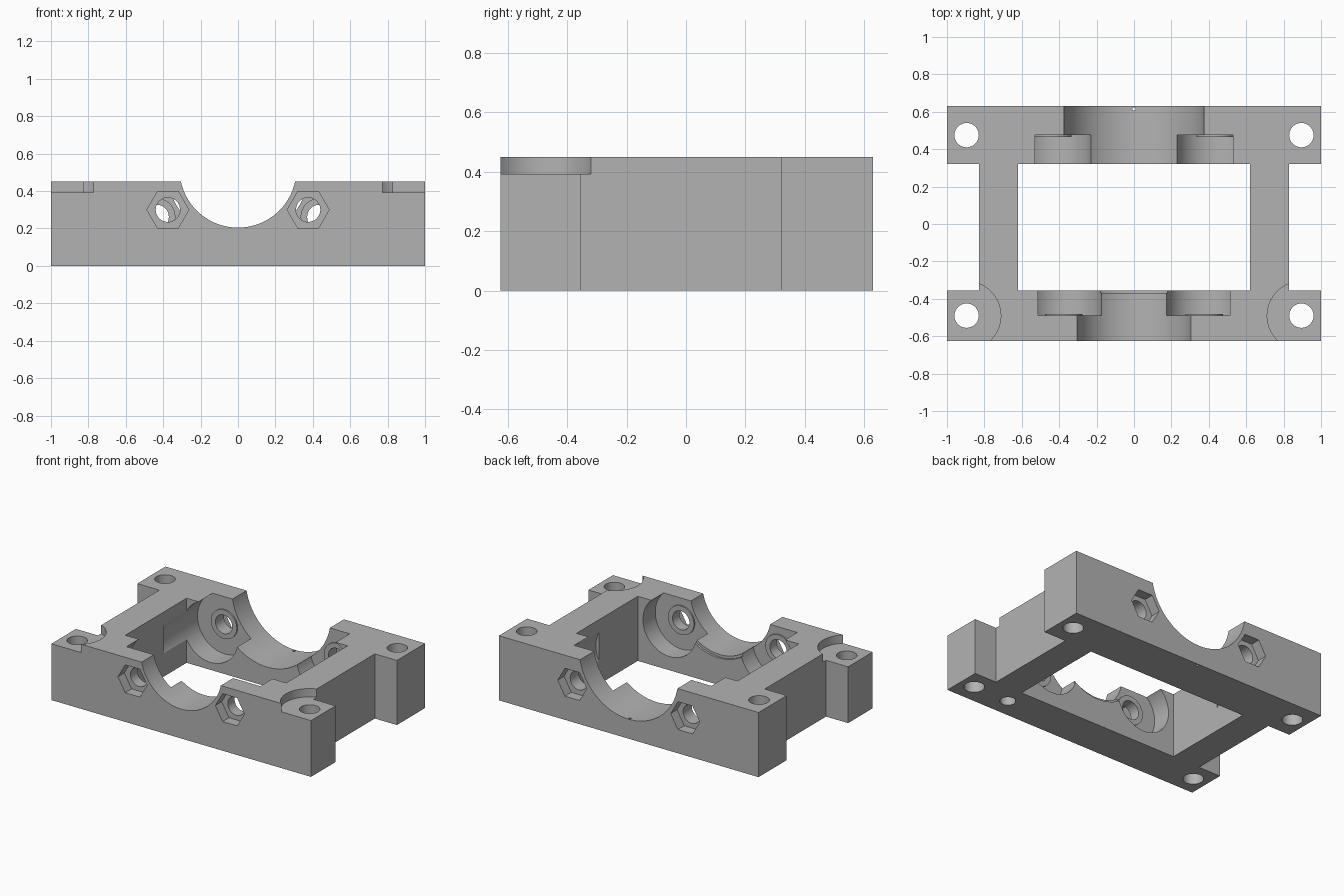
import bpy, bmesh, math
from mathutils import Vector

old = bpy.data.objects.get("Cube")
if old:
    bpy.data.objects.remove(old)

grey = bpy.data.materials.new("plain_grey")
grey.use_nodes = True
colour = (0.45, 0.45, 0.45, 1)
grey.diffuse_color = colour
grey.node_tree.nodes["Principled BSDF"].inputs["Base Color"].default_value = colour


def finish(name, bm):
    bmesh.ops.recalc_face_normals(bm, faces=bm.faces)
    mesh = bpy.data.meshes.new(name)
    bm.to_mesh(mesh)
    bm.free()
    mesh.materials.append(grey)
    ob = bpy.data.objects.new(name, mesh)
    bpy.context.collection.objects.link(ob)
    return ob


def box(name, low, high):
    bm = bmesh.new()
    bmesh.ops.create_cube(bm, size=1)
    for v in bm.verts:
        v.co = Vector([a + (b - a) * (c + 0.5) for a, b, c in zip(low, high, v.co)])
    return finish(name, bm)


def prism(name, axis, u, v, radius, start, end, sides=64):
    """Round or polygonal bar; (u, v) is (x, z) along Y and (x, y) along Z."""
    bm = bmesh.new()
    ring = []
    for i in range(sides):
        a = math.tau * i / sides
        p, q = u + radius * math.cos(a), v + radius * math.sin(a)
        ring.append(bm.verts.new((p, start, q) if axis == "Y" else (p, q, start)))
    face = bm.faces.new(ring)
    out = bmesh.ops.extrude_face_region(bm, geom=[face])
    step = Vector((0, end - start, 0) if axis == "Y" else (0, 0, end - start))
    moved = [g for g in out["geom"] if isinstance(g, bmesh.types.BMVert)]
    bmesh.ops.translate(bm, verts=moved, vec=step)
    return finish(name, bm)


def combine(body, tool, operation="DIFFERENCE"):
    mod = body.modifiers.new("cut", "BOOLEAN")
    mod.operation = operation
    mod.solver = "EXACT"
    mod.object = tool
    bpy.context.view_layer.update()
    graph = bpy.context.evaluated_depsgraph_get()
    mesh = bpy.data.meshes.new_from_object(body.evaluated_get(graph))
    body.modifiers.remove(mod)
    body.data = mesh
    bpy.data.objects.remove(tool)


HEIGHT = 0.45
FRONT, FRONT_IN, BACK_IN, BACK = -0.625, -0.355, 0.32, 0.63
BORE_Z = 0.517

# H-shaped frame with an open middle
frame = box("clamp_frame", (-1, FRONT, 0), (1, BACK, HEIGHT))
combine(frame, box("window", (-0.62, FRONT_IN, -1), (0.62, BACK_IN, 1)))
for s in (-1, 1):
    xs = sorted((s * 0.83, s * 1.2))
    combine(frame, box("side_gap", (xs[0], FRONT_IN, -1), (xs[1], BACK_IN, 1)))

# Screw head recesses with raised rings on their floors
screws = [(0.375, 0.30, 0.205, -0.49, 0.0, FRONT, -1),
          (0.435, 0.262, 0.21, 0.475, 0.07, BACK, 1)]
for s in (-1, 1):
    for x, z, radius, floor, end, face, out in screws:
        combine(frame, prism("recess", "Y", s * x, z, radius, floor, end))
        combine(frame, prism("ring", "Y", s * x, z, 0.1, floor + out * 0.02,
                             floor - out * 0.01), "UNION")

# Half-round bores, the front one with a shallow inner step
combine(frame, prism("front_bore", "Y", 0, BORE_Z, 0.3125, -0.8, -0.2, 96))
combine(frame, prism("front_step", "Y", 0, BORE_Z, 0.33, -0.37, -0.2, 96))
combine(frame, prism("back_bore", "Y", 0, BORE_Z, 0.381, 0.2, 0.8, 96))

for s in (-1, 1):
    # Screw holes and hexagonal nut pockets
    for x, z, radius, floor, end, face, out in screws:
        combine(frame, prism("screw_hole", "Y", s * x, z, 0.065, face + out * 0.1,
                             floor - out * 0.1))
        combine(frame, prism("nut_pocket", "Y", s * x, z, 0.112, face + out * 0.1,
                             face - out * 0.07, 6))
    # Corner mounting holes and round front seats
    for y in (-0.49, 0.475):
        combine(frame, prism("mount_hole", "Z", s * 0.895, y, 0.065, -0.2, 0.7))
    combine(frame, prism("mount_seat", "Z", s * 0.895, -0.49, 0.183, 0.392, 0.7))

# Blind hole underneath and tiny drain hole in the back bore
combine(frame, prism("blind_hole", "Z", 0.62, -0.49, 0.05, -0.2, 0.2, 32))
combine(frame, prism("drain_hole", "Z", 0, 0.615, 0.009, -0.2, 0.3, 16))

bpy.ops.object.select_all(action="DESELECT")
frame.select_set(True)
bpy.context.view_layer.objects.active = frame
bpy.ops.object.shade_smooth_by_angle(angle=math.radians(30))
